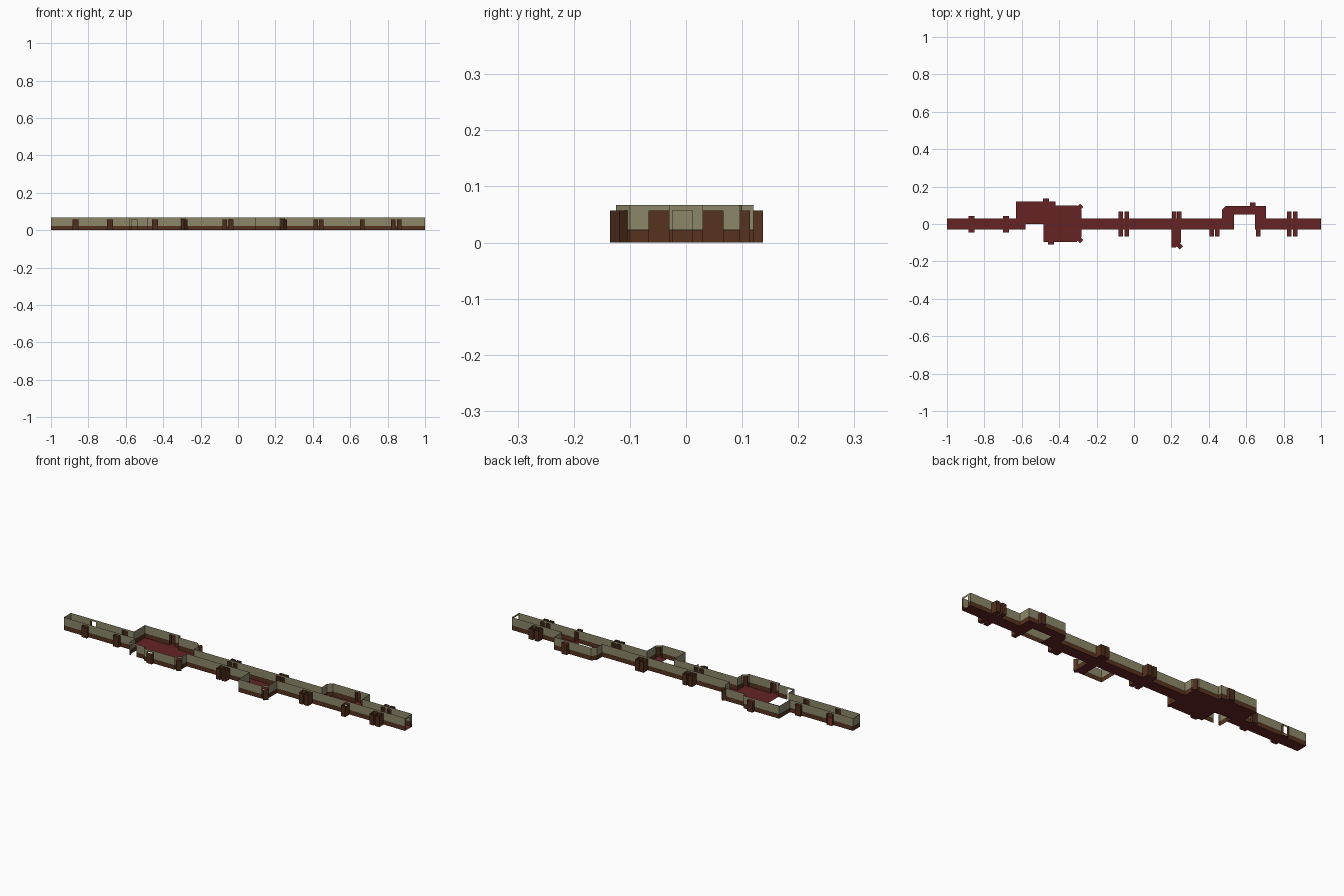
import bpy
import bmesh
from mathutils import Vector

cube = bpy.data.objects.get("Cube")
if cube:
    bpy.data.objects.remove(cube, do_unlink=True)


def material(name, rgb):
    mat = bpy.data.materials.new(name)
    linear = [(c / 255 / 12.92) if c < 11 else ((c / 255 + 0.055) / 1.055) ** 2.4 for c in rgb]
    mat.use_nodes = True
    mat.diffuse_color = (*linear, 1)
    mat.node_tree.nodes["Principled BSDF"].inputs["Base Color"].default_value = (*linear, 1)
    return mat


RED = material("red carpet", (102, 35, 37))
BEIGE = material("beige wallpaper", (140, 135, 105))
BROWN = material("brown panelling", (86, 50, 30))
DARK = material("dark rail", (38, 30, 22))
DOOR = material("door wood", (78, 44, 28))

RAIL_LOW, RAIL_TOP = 0.0215, 0.0235
DOOR_TOP, TOP = 0.057, 0.067
BANDS = [(0, RAIL_LOW, 0), (RAIL_LOW, RAIL_TOP, 1), (RAIL_TOP, DOOR_TOP, 2), (DOOR_TOP, TOP, 2)]


def finish(name, bm, mats):
    bmesh.ops.remove_doubles(bm, verts=bm.verts, dist=0.0001)
    mesh = bpy.data.meshes.new(name)
    bm.to_mesh(mesh)
    bm.free()
    for mat in mats:
        mesh.materials.append(mat)
    obj = bpy.data.objects.new(name, mesh)
    bpy.context.collection.objects.link(obj)
    return obj


def panel(bm, a, b, low, high, index=0):
    """Upright sheet between two plan points."""
    verts = [bm.verts.new((p.x, p.y, z)) for p, z in ((a, low), (b, low), (b, high), (a, high))]
    bm.faces.new(verts).material_index = index


def slab(bm, points):
    bm.faces.new([bm.verts.new((p[0], p[1], 0)) for p in points])


floor = bmesh.new()
alcoves = bmesh.new()


def wall_run(name, points, doors, side):
    """Banded wall along a plan path; each door becomes a recess pushed outward."""
    bm = bmesh.new()
    points = [Vector(p) for p in points]
    for a, b in zip(points, points[1:]):
        along = (b - a).normalized()
        out = Vector((along.y, -along.x)) * side
        gaps = []
        for x, y, half, depth, is_open in doors:
            rel = Vector((x, y)) - a
            dist = rel.dot(along)
            if abs(rel.dot(out)) < 0.002 and 0 < dist < (b - a).length:
                gaps.append((dist - half, dist + half, depth, is_open))
        start = 0
        for left, right, depth, is_open in sorted(gaps):
            for low, high, index in BANDS:
                panel(bm, a + along * start, a + along * left, low, high, index)
            p, q = a + along * left, a + along * right
            panel(bm, p, q, DOOR_TOP, TOP, 2)
            if depth:
                p2, q2 = p + out * depth, q + out * depth
                panel(alcoves, p, p2, 0, DOOR_TOP)
                panel(alcoves, q, q2, 0, DOOR_TOP)
                if not is_open:
                    panel(alcoves, p2, q2, 0, DOOR_TOP, 1)
                slab(floor, (p, q, q2, p2))
            start = right
        for low, high, index in BANDS:
            panel(bm, a + along * start, b, low, high, index)
    finish(name, bm, [BROWN, DARK, BEIGE])


S = 0.03    # half width of the corridor
DEEP = 0.037

# Front wall with its lobby, side room and door recesses
front_doors = [(x, -S, 0.016, 0.016, False) for x in (-0.87, -0.685)]
front_doors += [(x, -S, 0.012, DEEP, x == -0.038)
                for x in (-0.07, -0.038, 0.415, 0.445, 0.663, 0.83, 0.863)]
front_doors += [(-0.555, -0.08, 0.015, 0, True), (-0.445, -0.095, 0.016, 0.014, False),
                (-0.2925, -0.0825, 0.012, 0.018, False), (0.2375, -0.1125, 0.012, 0.021, False)]
wall_run("front_wall",
         [(-1, -S), (-0.58, -S), (-0.58, -0.08), (-0.485, -0.08), (-0.485, -0.095),
          (-0.305, -0.095), (-0.28, -0.07), (-0.28, -S), (0.09, -S), (0.09, -0.125),
          (0.225, -0.125), (0.25, -0.1), (0.25, -S), (1, -S)],
         front_doors, 1)

# Back wall with the lobby and the detour
back_doors = [(x, S, 0.016, 0.014, x == -0.87) for x in (-0.87, -0.685)]
back_doors += [(x, S, 0.012, DEEP, False) for x in (-0.07, -0.038, 0.215, 0.241, 0.83, 0.863)]
back_doors += [(-0.47, 0.12, 0.016, 0.017, False), (-0.2925, 0.0875, 0.012, 0.018, False),
               (0.635, 0.096, 0.015, 0.018, False)]
wall_run("back_wall",
         [(-1, S), (-0.63, S), (-0.63, 0.12), (-0.42, 0.12), (-0.42, 0.1), (-0.305, 0.1),
          (-0.28, 0.075), (-0.28, S), (0.47, S), (0.47, 0.075), (0.49, 0.096),
          (0.706, 0.096), (0.706, S), (1, S)],
         back_doors, -1)

# End walls, one with an open doorway
wall_run("left_end_wall", [(-1, -S), (-1, S)], [], 1)
wall_run("right_end_wall", [(1, -S), (1, S)], [(1, -0.006, 0.018, 0, True)], 1)

# Carpet: corridor lengths, lobby, side room and detour
for x0, x1 in ((-1, -0.58), (-0.28, 0.535), (0.647, 1)):
    slab(floor, [(x0, -S), (x1, -S), (x1, S), (x0, S)])
slab(floor, [(-0.63, S), (-0.58, S), (-0.58, 0), (-0.485, 0), (-0.485, -0.095), (-0.305, -0.095),
             (-0.28, -0.07), (-0.28, 0.075), (-0.305, 0.1), (-0.42, 0.1), (-0.42, 0.12), (-0.63, 0.12)])
slab(floor, [(0.2, -S), (0.2, -0.125), (0.225, -0.125), (0.25, -0.1), (0.25, -S)])
slab(floor, [(0.47, S), (0.535, S), (0.535, 0.05), (0.647, 0.05), (0.647, S), (0.706, S),
             (0.706, 0.096), (0.49, 0.096), (0.47, 0.075)])
finish("carpet_floor", floor, [RED])
finish("door_recesses", alcoves, [BROWN, DOOR])
